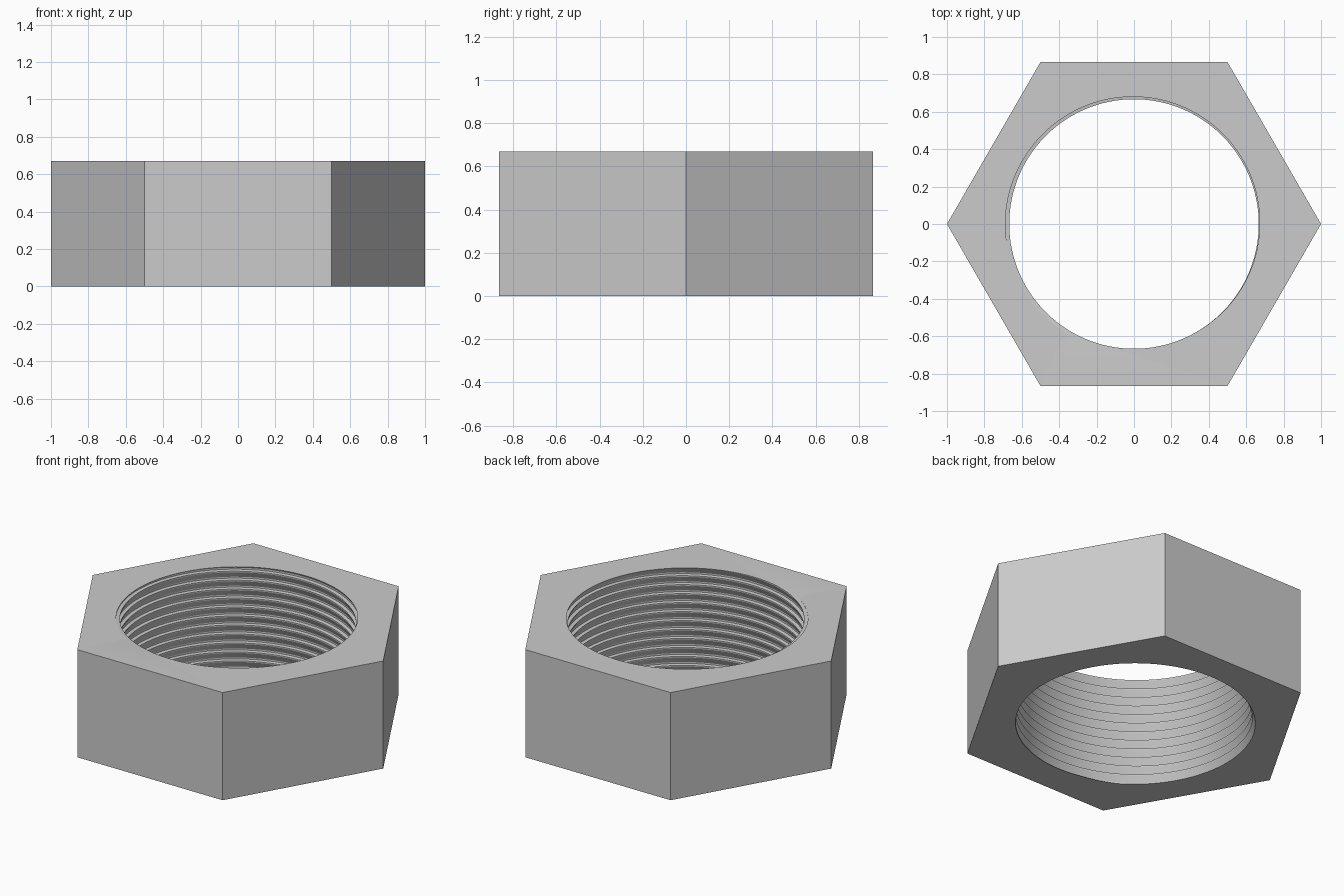
import bpy
import bmesh
import math

# Remove the default object
cube = bpy.data.objects.get("Cube")
if cube:
    bpy.data.objects.remove(cube, do_unlink=True)

HEIGHT = 0.67
TURNS = 12
PITCH = HEIGHT / TURNS
SEGMENTS = 120
CREST, ROOT = 0.667, 0.688

# One thread period: (fraction of pitch, radius), from crest through groove to crest
PROFILE = [(0.17, CREST), (0.29, CREST), (0.34, ROOT), (0.5, ROOT), (1.17, CREST)]


def thread_radius(z, turn):
    """Radius of the bore at a height, for an angle given in turns."""
    f = (z / PITCH - turn - PROFILE[0][0]) % 1 + PROFILE[0][0]
    for (f0, r0), (f1, r1) in zip(PROFILE, PROFILE[1:]):
        if f <= f1:
            return r0 + (r1 - r0) * (f - f0) / (f1 - f0)
    return CREST


def bore_point(z, j):
    z = min(max(z, 0), HEIGHT)
    turn = j / SEGMENTS
    r = thread_radius(z, turn)
    a = math.tau * turn
    return (r * math.cos(a), r * math.sin(a), z)


bm = bmesh.new()

# Threaded bore: helical rows, trimmed at both ends
levels = [(t + f) * PITCH for t in range(-2, TURNS + 2) for f, r in PROFILE[:-1]]
columns = [[bm.verts.new(bore_point(z + PITCH * j / SEGMENTS, j)) for z in levels]
           for j in range(SEGMENTS + 1)]
for a, b in zip(columns, columns[1:]):
    for i in range(len(levels) - 1):
        bm.faces.new((a[i], a[i + 1], b[i + 1], b[i]))


# Hexagonal body: six walls, with end faces in six sectors
def corner(k, z):
    a = math.tau * k / 6
    return (math.cos(a), math.sin(a), z)


def add_face(points):
    bm.faces.new([bm.verts.new(p) for p in points])


step = SEGMENTS // 6
for k in range(6):
    add_face([corner(k, 0), corner(k + 1, 0), corner(k + 1, HEIGHT), corner(k, HEIGHT)])
    for z in (0, HEIGHT):
        arc = [bore_point(z, j) for j in range((k + 1) * step, k * step - 1, -1)]
        add_face([corner(k, z), corner(k + 1, z)] + arc)

# Weld the parts into one closed solid
bmesh.ops.remove_doubles(bm, verts=bm.verts, dist=0.00002)
bmesh.ops.recalc_face_normals(bm, faces=bm.faces)
mesh = bpy.data.meshes.new("hex_nut")
bm.to_mesh(mesh)
bm.free()

# Plain grey metal
grey = bpy.data.materials.new("light grey")
grey.use_nodes = True
colour = (0.6, 0.6, 0.6, 1)
grey.diffuse_color = colour
grey.node_tree.nodes["Principled BSDF"].inputs["Base Color"].default_value = colour
mesh.materials.append(grey)

nut = bpy.data.objects.new("hex_nut", mesh)
bpy.context.collection.objects.link(nut)
bpy.ops.object.select_all(action="DESELECT")
nut.select_set(True)
bpy.context.view_layer.objects.active = nut
bpy.ops.object.shade_smooth_by_angle(angle=math.radians(20))
